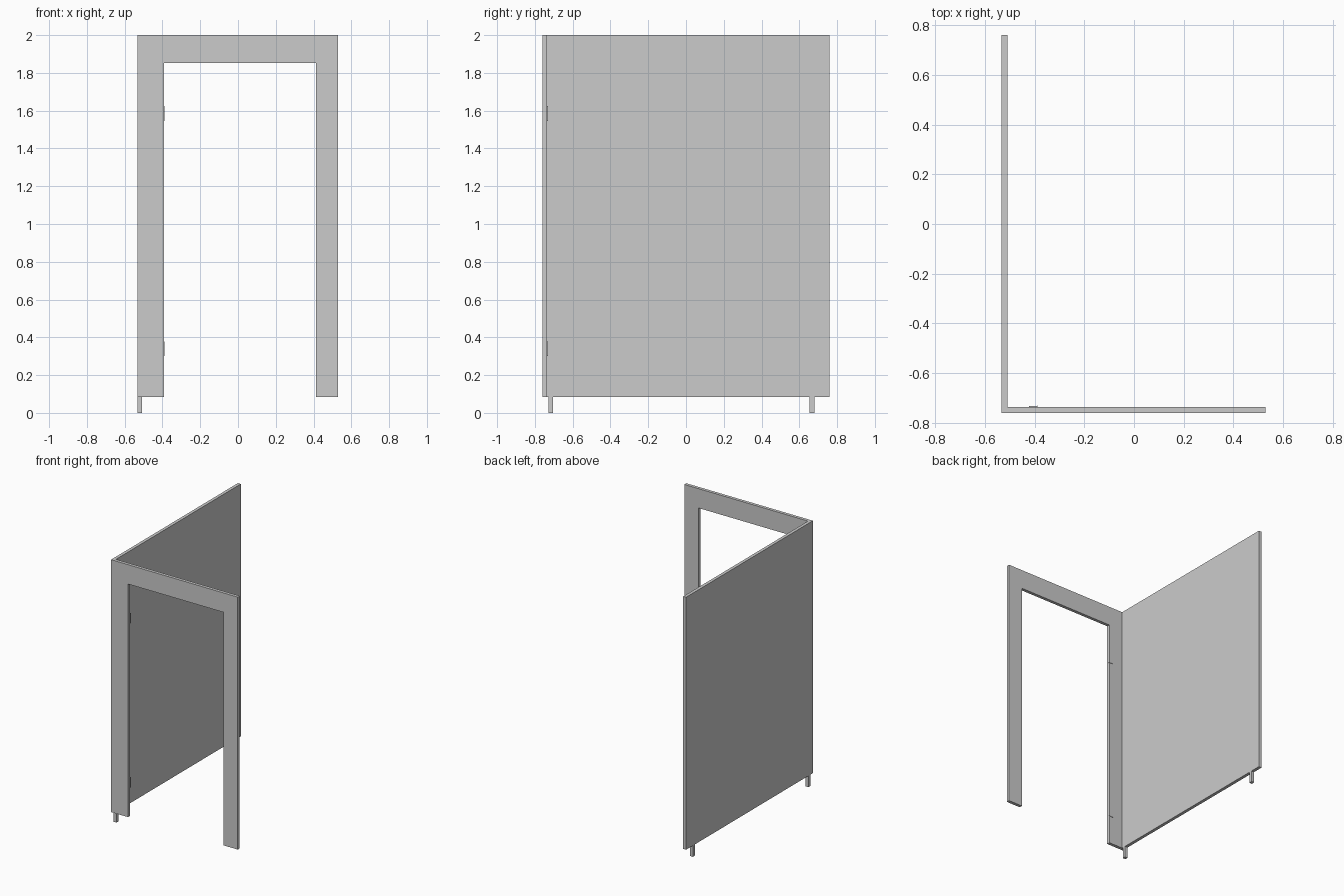
import bpy
import bmesh

cube = bpy.data.objects.get("Cube")
if cube:
    bpy.data.objects.remove(cube, do_unlink=True)

# One flat grey for the whole partition
grey = bpy.data.materials.new("panel grey")
grey.use_nodes = True
colour = (0.6, 0.6, 0.6, 1)
grey.diffuse_color = colour
grey.node_tree.nodes["Principled BSDF"].inputs["Base Color"].default_value = colour


def finish(name, bm):
    bmesh.ops.recalc_face_normals(bm, faces=bm.faces)
    mesh = bpy.data.meshes.new(name)
    bm.to_mesh(mesh)
    bm.free()
    mesh.materials.append(grey)
    obj = bpy.data.objects.new(name, mesh)
    bpy.context.collection.objects.link(obj)
    return obj


def box(name, x, y, z):
    """Box from (min, max) pairs."""
    bm = bmesh.new()
    bmesh.ops.create_cube(bm, size=1)
    for v in bm.verts:
        v.co = [r[0] if c < 0 else r[1] for c, r in zip(v.co, (x, y, z))]
    return finish(name, bm)


LEFT, RIGHT = -0.533, 0.53
FRONT, BACK = -0.76, 0.76
BOTTOM, TOP = 0.085, 2.0
THICK = 0.024
INNER = FRONT + THICK
DOOR_RIGHT, DOOR_LEFT, DOOR_TOP = -0.391, 0.412, 1.853

# Front panel: one portal outline, extruded to its thickness
outline = [(LEFT, BOTTOM), (DOOR_RIGHT, BOTTOM), (DOOR_RIGHT, DOOR_TOP),
           (DOOR_LEFT, DOOR_TOP), (DOOR_LEFT, BOTTOM), (RIGHT, BOTTOM),
           (RIGHT, TOP), (LEFT, TOP)]
bm = bmesh.new()
face = bm.faces.new([bm.verts.new((x, FRONT, z)) for x, z in outline])
extruded = bmesh.ops.extrude_face_region(bm, geom=[face])["geom"]
bmesh.ops.translate(bm, vec=(0, THICK, 0),
                    verts=[g for g in extruded if isinstance(g, bmesh.types.BMVert)])
finish("front_panel", bm)

# Side wall, butted against the back of the front panel
box("side_wall", (LEFT, LEFT + THICK), (INNER, BACK), (BOTTOM, TOP))

# Feet under the side wall
for name, y in (("front_foot", -0.717), ("back_foot", 0.667)):
    box(name, (LEFT, LEFT + THICK), (y - 0.012, y + 0.012), (0, BOTTOM))

# Thin hinges at the door opening: a leaf behind the panel and a knuckle
for name, z in (("lower_hinge", 0.34), ("upper_hinge", 1.585)):
    span = (z - 0.039, z + 0.039)
    box(name + "_leaf", (-0.422, DOOR_RIGHT + 0.003), (INNER, INNER + 0.003), span)
    box(name + "_knuckle", (DOOR_RIGHT, DOOR_RIGHT + 0.003),
        (INNER - 0.004, INNER + 0.005), span)
